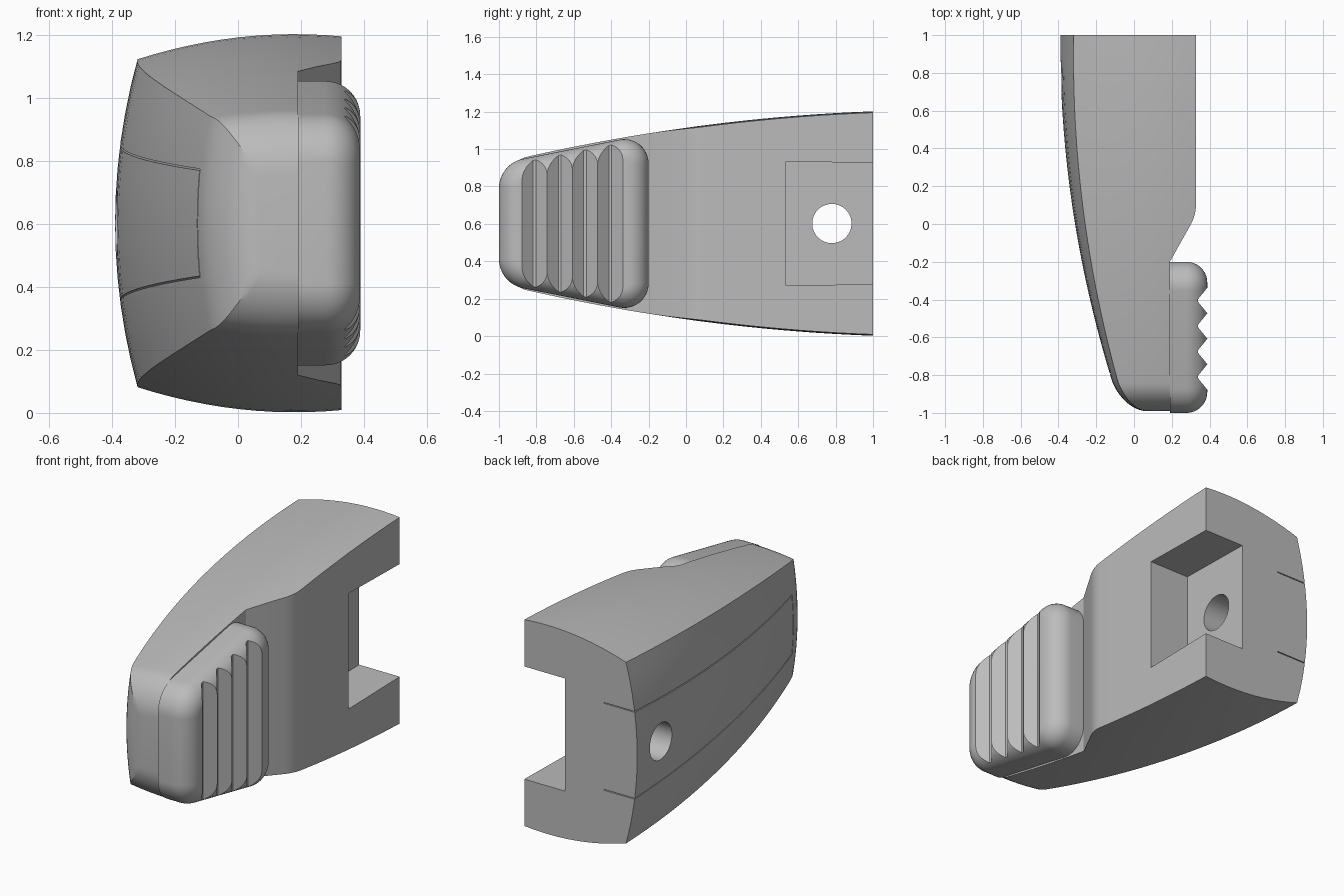
import bpy
import bmesh
from math import sqrt, cos, sin, radians, pi

if "Cube" in bpy.data.objects:
    bpy.data.objects.remove(bpy.data.objects["Cube"])

MID = 0.602  # height of the horizontal symmetry plane

grey = bpy.data.materials.new("plain_grey")
grey.use_nodes = True
colour = (0.5, 0.5, 0.5, 1)
grey.diffuse_color = colour
grey.node_tree.nodes["Principled BSDF"].inputs["Base Color"].default_value = colour


def loft(name, rings):
    """Skin a list of equal-length point rings and cap both ends."""
    bm = bmesh.new()
    loops = [[bm.verts.new(p) for p in ring] for ring in rings]
    n = len(loops[0])
    for a, b in zip(loops, loops[1:]):
        for i in range(n):
            j = (i + 1) % n
            bm.faces.new((a[i], a[j], b[j], b[i]))
    bm.faces.new(loops[0])
    bm.faces.new(loops[-1])
    bmesh.ops.recalc_face_normals(bm, faces=bm.faces[:])
    mesh = bpy.data.meshes.new(name)
    bm.to_mesh(mesh)
    bm.free()
    mesh.materials.append(grey)
    obj = bpy.data.objects.new(name, mesh)
    bpy.context.collection.objects.link(obj)
    return obj


def prism_x(name, outline, x0, x1):
    """Extrude a (y, z) outline along x."""
    return loft(name, [[(x, y, z) for y, z in outline] for x in (x0, x1)])


def finish(obj, cutters):
    """Cut the object, keep the result, then smooth the curved faces."""
    for cutter in cutters:
        cutter.hide_render = True
        mod = obj.modifiers.new(cutter.name, 'BOOLEAN')
        mod.operation, mod.solver, mod.object = 'DIFFERENCE', 'EXACT', cutter
    graph = bpy.context.evaluated_depsgraph_get()
    mesh = bpy.data.meshes.new_from_object(obj.evaluated_get(graph))
    obj.modifiers.clear()
    obj.data = mesh
    for cutter in cutters:
        bpy.data.objects.remove(cutter)
    bpy.ops.object.select_all(action='DESELECT')
    obj.select_set(True)
    bpy.context.view_layer.objects.active = obj
    bpy.ops.object.shade_smooth_by_angle(angle=radians(25))


def nose(y, start, end, size):
    """Quarter-round setback applied between start and end."""
    t = min(1, max(0, (start - y) / (start - end)))
    return size * (1 - sqrt(1 - t * t))


# Body: crowned top and bottom, bulged outer side, rounded nose
FRONT = -0.99


def half_height(y):
    return 0.512 + 0.139 * y - 0.051 * y * y - nose(y, -0.85, FRONT, 0.17)


def outer_x(y):
    return -0.312 - 0.164 * y + 0.0858 * y * y + nose(y, -0.82, FRONT, 0.13)


def inner_x(y):
    if y < -0.2:
        return 0.19
    if y < 0:
        return 0.19 + 0.56 * (y + 0.2)
    t = min(1, y / 0.1)
    return 0.302 + 0.026 * (2 * t - t * t)


def body_section(y, n=12):
    top, left, right = half_height(y), outer_x(y), inner_x(y)

    def crown(x):
        return top - 0.32 * (x - 0.18) ** 2

    def bulge(z):
        return left + z * z / 3.8

    h = top
    for _ in range(8):
        h = crown(bulge(h))
    corner = bulge(h)
    xs = [right + (corner - right) * i / n for i in range(n)]
    zs = [h - 2 * h * i / n for i in range(n)]
    pts = [(x, crown(x)) for x in xs] + [(bulge(z), z) for z in zs]
    pts += [(corner, -h)] + [(x, -crown(x)) for x in reversed(xs)]
    return [(x, y, MID + z) for x, z in pts]


stations = [FRONT + 0.17 * (1 - cos(pi / 2 * i / 12)) for i in range(12)]
stations += [-0.82 + 0.062 * i for i in range(10)]
stations += [-0.2, -0.1, 0, 0.025, 0.05, 0.075, 0.1]
stations += [0.1 + 0.1 * i for i in range(1, 10)]
body = loft("body", [body_section(y) for y in stations])

# Mounting pocket and pin hole
pocket = prism_x("pocket_cutter", [(0.535, MID - 0.332), (1.1, MID - 0.322),
                                   (1.1, MID + 0.322), (0.535, MID + 0.332)], 0.07, 0.6)
hole = prism_x("hole_cutter", [(0.78 + 0.105 * cos(pi * i / 24), MID + 0.105 * sin(pi * i / 24))
                               for i in range(48)], -0.8, 0.3)


def seam(name, ends, width):
    """Thin slot following the slope of the outer side; ends are (y, z)."""
    (y0, z0), (y1, z1) = ends
    dy, dz = (0, width) if y0 != y1 else (width, 0)
    quad = [(y0 - dy, z0 - dz), (y1 - dy, z1 - dz), (y1 + dy, z1 + dz), (y0 + dy, z0 + dz)]
    floor = [(-0.11 - 0.07 * y, y, MID + z) for y, z in quad]
    return loft(name, [floor, [(-0.6, y, z) for _, y, z in floor]])


# Seams outlining the long panel on the outer side
seams = [seam("seam_cutter", ((-0.79, s * 0.17), (1.05, s * 0.252)), 0.0025) for s in (-1, 1)]
seams.append(seam("front_seam_cutter", ((-0.79, -0.17), (-0.79, 0.17)), 0.0025))
finish(body, [pocket, hole] + seams)


# Grip pad: tapered outline with rounded corners and a rounded outer rim
def pad_ring(x, inset, n=12):
    slant = 101.3
    corners = [(-0.84, 0.189, 0.16, 180, slant), (-0.33, 0.321, 0.13, slant, 0)]
    half = []
    for cy, cz, r, a0, a1 in corners:
        for i in range(n + 1):
            a = radians(a0 + (a1 - a0) * i / n)
            half.append((cy + (r - inset) * cos(a), cz + (r - inset) * sin(a)))
    outline = half + [(y, -z) for y, z in reversed(half)]
    return [(x, y, MID + z) for y, z in outline]


RIM = 0.11
TIP = 0.388
arc = [pi / 2 * i / 10 for i in range(11)]
pad = loft("grip_pad", [pad_ring(0.19, 0)] +
           [pad_ring(TIP - RIM + RIM * sin(a), RIM * (1 - cos(a))) for a in arc])

# Four vertical finger grooves
pitch = 0.135
zigzag = [(0.5, -0.8775), (TIP, -0.8775)]
for i in range(4):
    y = -0.81 + pitch * i
    zigzag += [(0.34, y - 0.008), (0.34, y + 0.008), (TIP, y + pitch / 2)]
zigzag.append((0.5, -0.3375))
grooves = loft("groove_cutter", [[(x, y, z) for x, y in zigzag] for z in (-0.2, 1.4)])
finish(pad, [grooves])
